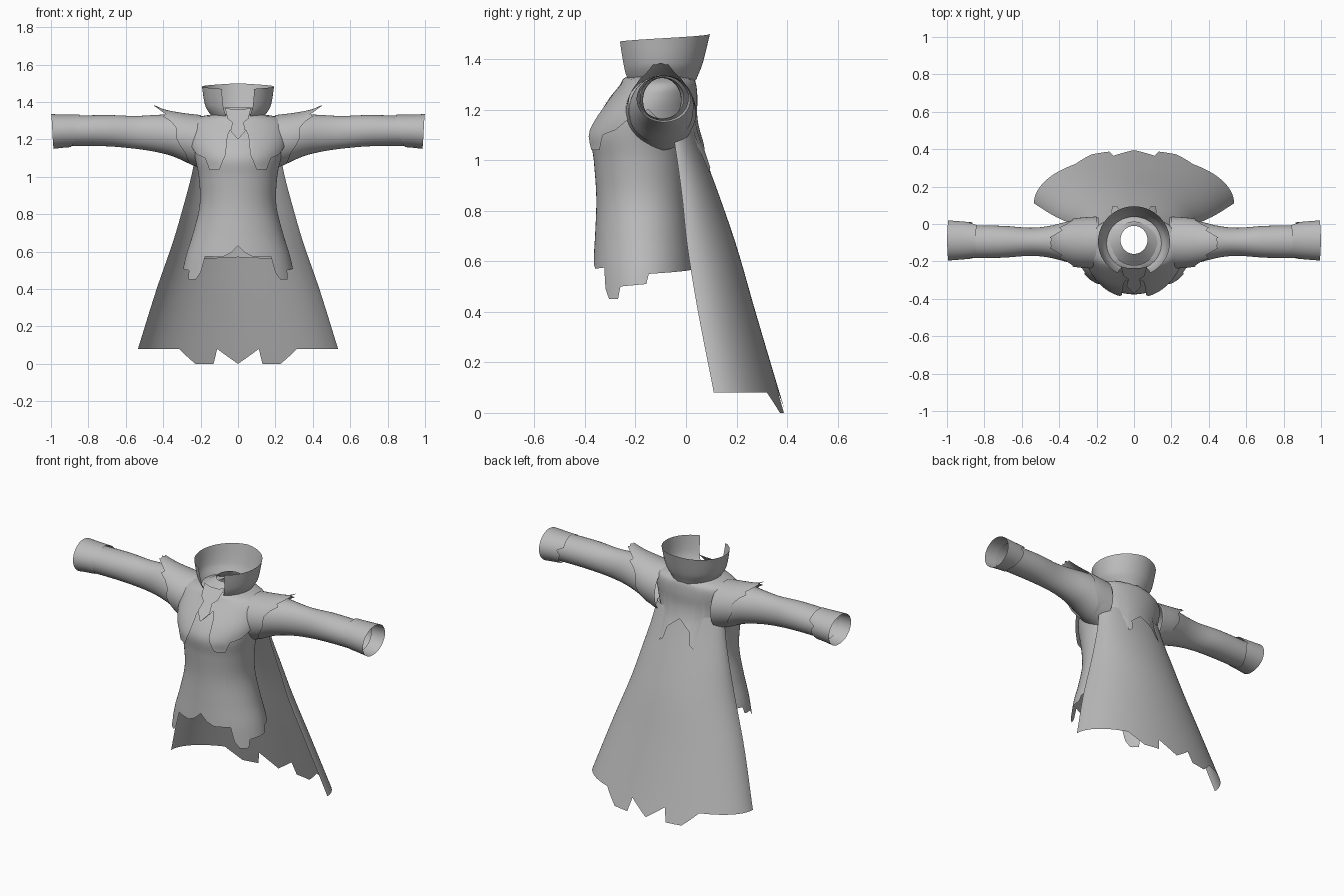
import bpy, bmesh, math

cube = bpy.data.objects.get("Cube")
if cube:
    bpy.data.objects.remove(cube)

cloth = bpy.data.materials.new("grey cloth")
cloth.use_nodes = True
GREY = (0.5, 0.5, 0.5, 1)
cloth.diffuse_color = GREY
cloth.node_tree.nodes["Principled BSDF"].inputs["Base Color"].default_value = GREY


def linear(table, a):
    """Piecewise linear edge; a plain number is a straight edge."""
    if not isinstance(table, list):
        return table
    for (a0, v0), (a1, v1) in zip(table, table[1:]):
        if a <= a1:
            return v0 + (v1 - v0) * max(0, a - a0) / (a1 - a0)
    return table[-1][1]


def smooth(rows, t):
    """Smooth curve through the section rows (station, half width, low, high)."""
    t = min(max(t, rows[0][0]), rows[-1][0])
    i = max(k for k in range(len(rows) - 1) if rows[k][0] <= t)
    p, q = rows[i], rows[i + 1]
    before, after = rows[max(i - 1, 0)], rows[min(i + 2, len(rows) - 1)]
    h = q[0] - p[0]
    u = (t - p[0]) / h
    out = []
    for k in (1, 2, 3):
        m0 = (q[k] - before[k]) / (q[0] - before[0]) * h
        m1 = (after[k] - p[k]) / (after[0] - p[0]) * h
        out.append((2*u**3 - 3*u*u + 1) * p[k] + (u**3 - 2*u*u + u) * m0
                   + (3*u*u - 2*u**3) * q[k] + (u**3 - u*u) * m1)
    return out


def finish(name, bm, mirrored=False):
    mesh = bpy.data.meshes.new(name)
    bm.to_mesh(mesh)
    bm.free()
    mesh.materials.append(cloth)
    ob = bpy.data.objects.new(name, mesh)
    bpy.context.collection.objects.link(ob)
    bpy.ops.object.select_all(action="DESELECT")
    ob.select_set(True)
    bpy.context.view_layer.objects.active = ob
    bpy.ops.object.shade_smooth_by_angle(angle=math.radians(50))
    if mirrored:
        ob.modifiers.new("Mirror", "MIRROR")
    return ob


def shell(name, rows, start, end, arc=(0, 360), step=3, levels=20, sideways=None):
    """Open cloth surface of oval sections with shaped edges.
    Angle 0 is the low side; sideways is the y centre of a tube along x."""
    bm = bmesh.new()
    count = round((arc[1] - arc[0]) / step)
    closed = arc[1] - arc[0] == 360
    columns = []
    for i in range(count if closed else count + 1):
        deg = arc[0] + i * step
        fold = min(deg, 360 - deg)
        a = math.radians(deg)
        t0, t1 = linear(start, fold), linear(end, fold)
        column = []
        for j in range(levels + 1):
            t = t0 + (t1 - t0) * j / levels
            w, low, high = smooth(rows, t)
            p = w * math.sin(a)
            q = (low + high) / 2 - (high - low) / 2 * math.cos(a)
            co = (p, q, t) if sideways is None else (t, sideways + p, q)
            column.append(bm.verts.new(co))
        columns.append(column)
    for i in range(count):
        c, d = columns[i], columns[(i + 1) % len(columns)]
        for j in range(levels):
            bm.faces.new((c[j], d[j], d[j + 1], c[j + 1]))
    return finish(name, bm, sideways is not None)


# Tunic with a ragged hem
shell("tunic",
      [(.45, .305, -.372, .04), (.57, .28, -.368, .03), (.7, .24, -.36, .015),
       (.85, .205, -.355, 0), (1, .21, -.365, 0), (1.1, .23, -.375, .02),
       (1.18, .25, -.335, .03), (1.25, .25, -.28, .03), (1.3, .2, -.235, .025),
       (1.33, .13, -.205, .005), (1.37, .072, -.16, -.01)],
      [(0, .63), (9, .59), (18, .57), (39, .575), (42, .49), (48, .45), (60, .45),
       (63, .5), (93, .51), (96, .55), (180, .57)],
      1.37, levels=36)

# Chest and back mantle with torn points
shell("mantle",
      [(.94, .26, -.4, .125), (1.04, .245, -.395, .085), (1.1, .25, -.395, .06),
       (1.17, .265, -.36, .045), (1.25, .268, -.3, .045), (1.3, .25, -.26, .04),
       (1.325, .19, -.245, .03), (1.335, .12, -.22, .01)],
      [(0, 1.2), (9, 1.25), (12, 1.22), (15, 1.12), (24, 1.04), (39, 1.04),
       (42, 1.07), (45, 1.1), (60, 1.12), (75, 1.18), (90, 1.2), (120, 1.12),
       (135, 1.09), (138, 1.02), (150, 1.05), (153, .95), (159, .97),
       (162, 1.04), (168, 1.06), (180, 1.1)],
      1.335)

# Long back cape
shell("cape",
      [(0, .56, -.15, .395), (.08, .535, -.15, .37), (.4, .435, -.18, .275),
       (.66, .345, -.19, .2), (.85, .29, -.165, .135), (1, .25, -.15, .08),
       (1.1, .23, -.145, .045), (1.15, .22, -.14, .03)],
      [(90, .08), (144, .08), (156, 0), (166.5, 0), (168, .08), (180, 0)],
      1.13, arc=(90, 270), step=1.5)

# Standing collar, open at the throat
shell("collar",
      [(1.28, .105, -.215, .025), (1.33, .145, -.25, .045),
       (1.38, .175, -.265, .065), (1.5, .195, -.287, .095)],
      [(27, 1.29), (90, 1.29), (180, 1.32)],
      [(27, 1.47), (180, 1.5)], arc=(27, 333))

# Sleeves
shell("sleeves",
      [(.19, .13, 1.04, 1.325), (.25, .13, 1.065, 1.335), (.35, .11, 1.11, 1.335),
       (.45, .085, 1.135, 1.33), (.55, .075, 1.15, 1.325), (.7, .085, 1.163, 1.33),
       (.92, .088, 1.165, 1.325)],
      .19, .92, step=10, levels=24, sideways=-.095)

# Flared cuffs with a ragged inner edge
shell("cuffs",
      [(.83, .093, 1.157, 1.333), (.9, .1, 1.158, 1.332), (1, .108, 1.148, 1.335)],
      [(0, .9), (60, .87), (90, .86), (105, .88), (120, .84), (180, .85)],
      [(0, .985), (180, 1)], step=5, levels=6, sideways=-.088)

# Shoulder caps rising to a point
shell("shoulder_caps",
      [(.2, .14, 1.05, 1.33), (.3, .132, 1.08, 1.342), (.4, .115, 1.1, 1.362),
       (.45, .11, 1.11, 1.385)],
      .2,
      [(0, .25), (50, .28), (70, .31), (85, .33), (110, .33), (125, .36),
       (135, .4), (145, .385), (165, .45), (170, .44), (180, .45)],
      step=5, levels=10, sideways=-.1)

# Throat clasp: a thin plate lying on the sloping chest
outline = [(0, 1.2), (.04, 1.245), (.03, 1.29), (.055, 1.31), (.07, 1.37),
           (.03, 1.36)]
outline += [(-x, z) for x, z in reversed(outline) if x]
bm = bmesh.new()
bm.faces.new([bm.verts.new((x, -.372 + .85 * (z - 1.2), z)) for x, z in outline])
finish("throat_clasp", bm)
